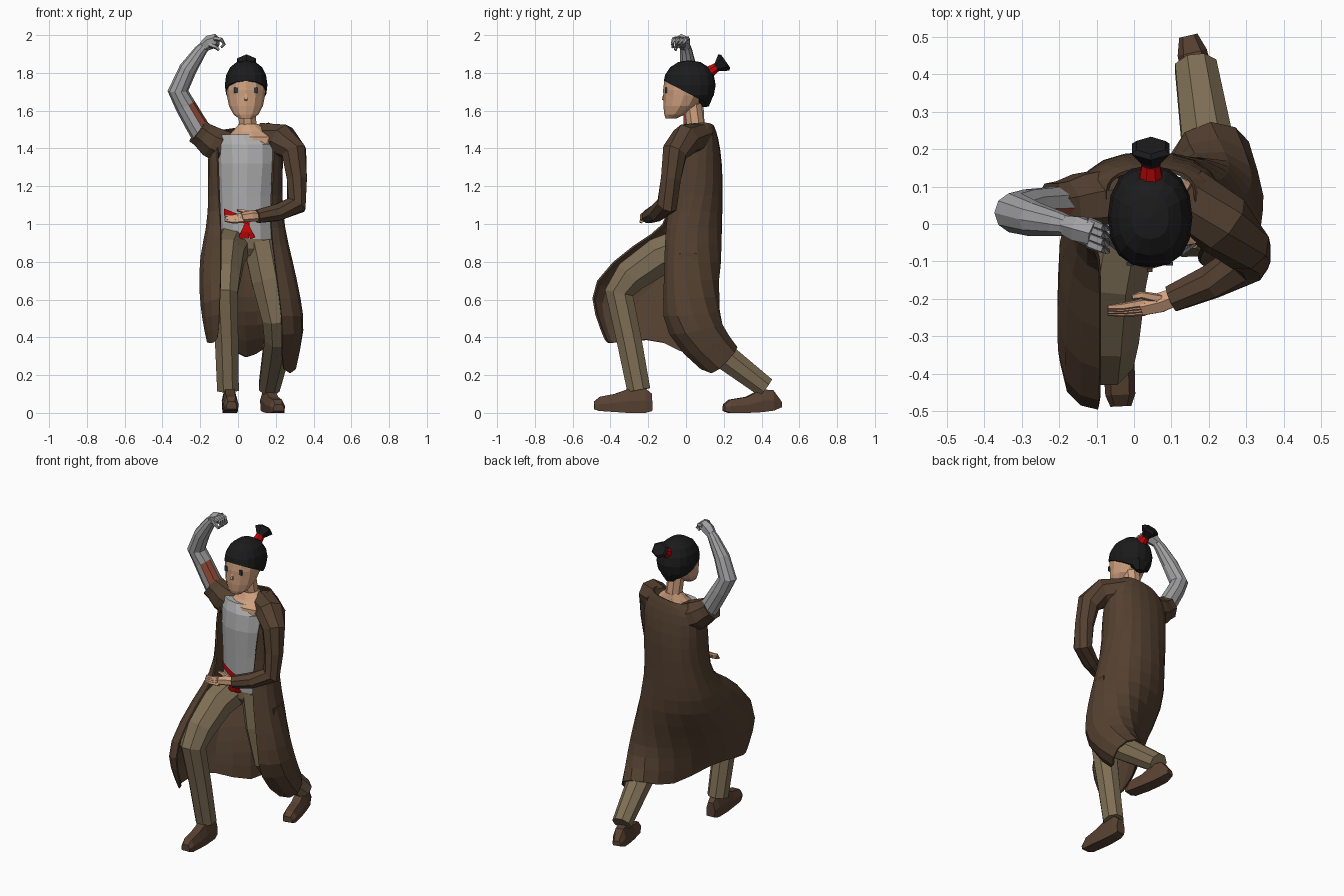
import bpy, bmesh, math
from mathutils import Vector

def mat(name, r, g, b):
    m = bpy.data.materials.new(name)
    m.diffuse_color = (r, g, b, 1)
    return m

COAT = mat("coat brown", 0.088, 0.052, 0.03)
PANTS = mat("trouser olive", 0.21, 0.157, 0.09)
SHOE = mat("shoe brown", 0.1, 0.055, 0.033)
SKIN = mat("skin", 0.62, 0.35, 0.21)
SHIRT = mat("shirt grey", 0.42, 0.42, 0.43)
METAL = mat("arm grey", 0.36, 0.36, 0.37)
HAIR = mat("hair black", 0.011, 0.011, 0.012)
RED = mat("sash red", 0.55, 0.002, 0.003)
RUST = mat("rust patch", 0.27, 0.065, 0.036)
EYE = mat("eye dark", 0.025, 0.04, 0.06)

def finish(name, bm, material):
    bmesh.ops.recalc_face_normals(bm, faces=bm.faces)
    me = bpy.data.meshes.new(name)
    bm.to_mesh(me)
    bm.free()
    me.materials.append(material)
    ob = bpy.data.objects.new(name, me)
    bpy.context.collection.objects.link(ob)
    return ob

def loft(name, rings, material, closed=True, cap=True):
    bm = bmesh.new()
    vs = [[bm.verts.new(p) for p in r] for r in rings]
    n = len(vs[0])
    for a, b in zip(vs, vs[1:]):
        for i in range(n if closed else n - 1):
            j = (i + 1) % n
            bm.faces.new((a[i], a[j], b[j], b[i]))
    if cap:
        bm.faces.new(vs[0])
        bm.faces.new(vs[-1])
    return finish(name, bm, material)

def stack(name, levels, material, n=12):
    """Horizontal rings: (z, cx, cy, rx, ry)."""
    rings = [[(cx + rx * math.sin(2 * math.pi * i / n), cy - ry * math.cos(2 * math.pi * i / n), z)
              for i in range(n)] for z, cx, cy, rx, ry in levels]
    return loft(name, rings, material)

def tube(name, stations, material, n=8, ref=(0, 1, 0), flat=1.0):
    """Path stations (x, y, z, radius); flat scales the second radius."""
    P = [Vector(s[:3]) for s in stations]
    rings = []
    for k, p in enumerate(P):
        t = Vector((0, 0, 0))
        if k > 0:
            t += (p - P[k - 1]).normalized()
        if k < len(P) - 1:
            t += (P[k + 1] - p).normalized()
        t.normalize()
        u = Vector(ref) - t * t.dot(Vector(ref))
        u.normalize()
        v = t.cross(u)
        r = stations[k][3]
        rings.append([p + u * r * math.cos(a) + v * r * flat * math.sin(a)
                      for a in [2 * math.pi * (i + .5) / n for i in range(n)]])
    return loft(name, rings, material)

def box(name, c, s, material):
    bm = bmesh.new()
    bmesh.ops.create_cube(bm, size=1)
    for v in bm.verts:
        v.co = Vector(c) + Vector([v.co[i] * s[i] for i in range(3)])
    return finish(name, bm, material)

def pw(v, e=.8):
    return math.copysign(abs(v) ** e, v)

# Head, nose, eyes and neck
stack("head", [(1.558, .042, -.08, .036, .028), (1.58, .042, -.06, .066, .055), (1.625, .042, -.03, .09, .09),
               (1.68, .042, -.012, .101, .108), (1.71, .042, -.01, .104, .111), (1.76, .042, 0, .104, .115),
               (1.82, .042, .01, .08, .09)], SKIN)
tube("nose", [(.042, -.112, 1.7, .006), (.042, -.121, 1.662, .011), (.042, -.11, 1.652, .007)], SKIN, 4, (1, 0, 0))
for side, x in (("right", -.01), ("left", .094)):
    box(side + "_eye", (x, -.1065, 1.708), (.02, .0095, .03), EYE)
tube("neck", [(.055, .05, 1.44, .065), (.052, .05, 1.52, .05), (.045, .035, 1.63, .05)], SKIN, 8)

# Hair cap, boxy from above, cut by a plane sloping down to the nape
bm = bmesh.new()
bmesh.ops.create_uvsphere(bm, u_segments=16, v_segments=8, radius=1)
for v in bm.verts:
    v.co = Vector((.043 + pw(v.co.x, .85) * .113, .018 + pw(v.co.y, .9) * .139, 1.735 + pw(v.co.z, .95) * .132))
cut = bmesh.ops.bisect_plane(bm, geom=bm.verts[:] + bm.edges[:] + bm.faces[:], plane_co=(0, -.12, 1.76),
                             plane_no=(0, .52, 1), clear_inner=True)
bmesh.ops.edgeloop_fill(bm, edges=[e for e in cut["geom_cut"] if isinstance(e, bmesh.types.BMEdge)])
finish("hair", bm, HAIR)
tube("nape_hair", [(.043, .09, 1.72, .06), (.043, .1, 1.665, .048), (.043, .105, 1.62, .018)], HAIR, 6, flat=1.5)
tube("hair_tie", [(.045, .1, 1.79, .038), (.045, .16, 1.828, .026)], RED, 8, (1, 0, 0))
tube("hair_bun", [(.045, .145, 1.824, .02), (.045, .165, 1.832, .028), (.045, .2, 1.855, .058),
                  (.045, .21, 1.862, .045)], HAIR, 6, (1, 0, 0), .9)

# Torso
stack("chest", [(1.40, .055, .03, .16, .105), (1.46, .085, .025, .155, .09), (1.49, .07, .04, .1, .068),
                (1.53, .055, .05, .05, .05)], SKIN)
stack("shirt", [(.92, .05, .02, .14, .1), (1.0, .045, .02, .145, .105), (1.15, .045, .02, .148, .112),
                (1.32, .05, .02, .16, .12), (1.42, .05, .025, .162, .112), (1.475, .025, .03, .125, .088)], SHIRT)
stack("hips", [(.83, .05, .03, .1, .07), (.87, .05, .02, .15, .09), (.97, .05, .02, .14, .097)], PANTS)

# Sash showing at the right front, with hanging ends
sash = [[(.045 + .152 * math.sin(a), .02 - .116 * math.cos(a), h - .06 * math.sin(a))
         for a in [-.9 + .25 * i for i in range(5)]] for h in (.998, 1.035)]
loft("sash", sash, RED, closed=False, cap=False)
for k, dx in enumerate((-.03, 0, .032)):
    tube("sash_end_%d" % k, [(.045, -.102, 1.005, .01), (.045 + dx * .6, -.108, .96, .014),
                             (.045 + dx, -.098, .925, .02)], RED, 4, (1, 0, 0), .4)

# Long open coat: boxy elliptical upper rings, then draped skirt rings
rings = []
for z, cx, cy, rx, ry, g, tilt in ((1.515, .045, .085, .12, .062, 1.1, .16), (1.46, .04, .065, .205, .107, .75, .1),
                                   (1.32, .04, .05, .203, .145, .72, 0), (1.15, .038, .045, .2, .152, .68, 0)):
    ang = [-(g + i * (2 * math.pi - 2 * g) / 8) for i in range(9)]
    rings.append([(cx + rx * pw(math.sin(a)), cy - ry * pw(math.cos(a)), z + tilt * rx * math.sin(a)) for a in ang])
rings += [
    [(-.09, -.1, .98), (-.145, -.08, .98), (-.175, .03, .98), (-.13, .15, .98), (.03, .198, .98),
     (.18, .17, .98), (.25, .05, .98), (.235, -.07, .98), (.17, -.105, .98)],
    [(-.09, -.26, .905), (-.195, -.22, .865), (-.215, 0, .8), (-.14, .13, .8), (.03, .19, .8),
     (.2, .19, .8), (.295, .06, .8), (.285, -.08, .8), (.195, -.11, .8)],
    [(-.09, -.515, .69), (-.195, -.5, .66), (-.215, -.27, .6), (-.14, -.02, .6), (.04, .12, .6),
     (.18, .2, .61), (.335, .11, .6), (.335, -.09, .6), (.22, -.115, .6)],
    [(-.1, -.48, .52), (-.18, -.47, .5), (-.195, -.29, .48), (-.12, -.07, .48), (.04, .07, .46),
     (.15, .2, .48), (.345, .17, .45), (.375, -.06, .42), (.24, -.125, .43)],
    [(-.1, -.42, .37), (-.155, -.41, .37), (-.17, -.3, .38), (-.1, -.12, .4), (.06, .06, .25),
     (.12, .28, .37), (.29, .27, .33), (.325, .17, .22), (.22, .11, .19)],
]
coat = loft("coat", rings, COAT, closed=False, cap=False)
sub = coat.modifiers.new("round", "SUBSURF")
sub.levels = sub.render_levels = 1
sol = coat.modifiers.new("cloth", "SOLIDIFY")
sol.thickness, sol.offset = .01, 0
box("pocket", (.266, .01, .82), (.03, .09, .055), COAT)

# Sleeves
tube("right_sleeve", [(-.06, .06, 1.40, .095), (-.14, .05, 1.435, .09), (-.185, .045, 1.47, .075),
                      (-.215, .04, 1.492, .074)], COAT, 8)
tube("left_sleeve", [(.13, .08, 1.455, .085), (.235, .0, 1.445, .087), (.297, -.06, 1.38, .07),
                     (.312, -.08, 1.24, .057), (.308, -.1, 1.1, .058), (.205, -.155, 1.06, .048),
                     (.1, -.2, 1.04, .038)], COAT, 8)

# Grey right arm with a rust patch on its inner front side
arm = tube("right_arm", [(-.19, .045, 1.475, .06), (-.226, .042, 1.535, .058), (-.278, .04, 1.625, .055),
                         (-.318, .03, 1.705, .055), (-.265, .012, 1.82, .047), (-.2, .0, 1.915, .034),
                         (-.17, -.006, 1.95, .026)], METAL, 10)
arm.data.materials.append(RUST)
inner = Vector((.75, -.5, .43)).normalized()
for f in arm.data.polygons:
    if 1.52 < f.center.z < 1.64 and f.normal.dot(inner) > .8:
        f.material_index = 1

# Hands: palm plus four curled fingers and a thumb
def hand(name, palm, fingers, thumb, material):
    tube(name + "_palm", palm, material, 6, (0, 1, 0))
    for i, f in enumerate(fingers):
        tube("%s_finger_%d" % (name, i + 1), f, material, 5, (0, 0, 1))
    tube(name + "_thumb", thumb, material, 5, (0, 0, 1))

hand("right_hand", [(-.18, -.003, 1.94, .03), (-.15, -.012, 1.962, .038), (-.11, -.025, 1.974, .034)],
     [[(-.125, .008 - .02 * i, 1.982, .013), (-.09, -.006 - .02 * i, 1.977, .012), (-.072, -.012 - .02 * i, 1.952, .009),
       (-.09, -.01 - .02 * i, 1.935, .007)] for i in range(4)],
     [(-.15, -.035, 1.95, .014), (-.115, -.055, 1.935, .011), (-.1, -.055, 1.92, .007)], METAL)
hand("left_hand", [(.12, -.19, 1.042, .027), (.07, -.21, 1.042, .03), (.02, -.222, 1.035, .026)],
     [[(.03, -.21 - .008 * i, 1.05 - .011 * i, .012), (-.03, -.22 - .006 * i, 1.04 - .009 * i, .01),
       (-.07, -.222 - .006 * i, 1.045 - .009 * i, .006)] for i in range(4)],
     [(.07, -.2, 1.055, .014), (.02, -.19, 1.07, .011), (-.005, -.195, 1.075, .007)], SKIN)

# Bent trouser legs
tube("right_leg", [(-.03, .03, .89, .105), (-.06, -.14, .83, .1), (-.07, -.29, .725, .09), (-.073, -.355, .635, .077),
                   (-.06, -.3, .38, .067), (-.053, -.25, .12, .062)], PANTS, 8, (1, 0, 0), 1.07)
tube("left_leg", [(.125, .03, .9, .105), (.165, .005, .7, .1), (.21, .0, .5, .088), (.214, .07, .4, .08),
                  (.197, .21, .295, .074), (.165, .42, .135, .06)], PANTS, 8, (1, 0, 0))

# Shoes: sections from heel to toe (fraction, half width, bottom, top)
def shoe(name, heel, toe, sections):
    h, t = Vector((*heel, 0)), Vector((*toe, 0))
    d = (t - h).normalized()
    s = Vector((-d.y, d.x, 0))
    rings = []
    for f, w, lo, hi in sections:
        p, mid = h.lerp(t, f), (lo + hi) / 2
        rings.append([p + s * a * w + Vector((0, 0, z)) for a, z in
                      ((-.9, lo), (.9, lo), (1, mid), (.6, hi), (-.6, hi), (-1, mid))])
    loft(name, rings, SHOE)

shoe("right_shoe", (-.05, -.18), (-.035, -.487), [(0, .03, .01, .1), (.12, .038, 0, .13), (.42, .042, 0, .125),
     (.65, .042, .005, .1), (.9, .04, .01, .085), (1, .028, .02, .06)])
shoe("left_shoe", (.145, .503), (.215, .2), [(0, .025, .03, .06), (.15, .04, .012, .12), (.35, .042, .004, .125),
     (.6, .044, 0, .085), (.9, .042, 0, .07), (1, .03, .01, .045)])
